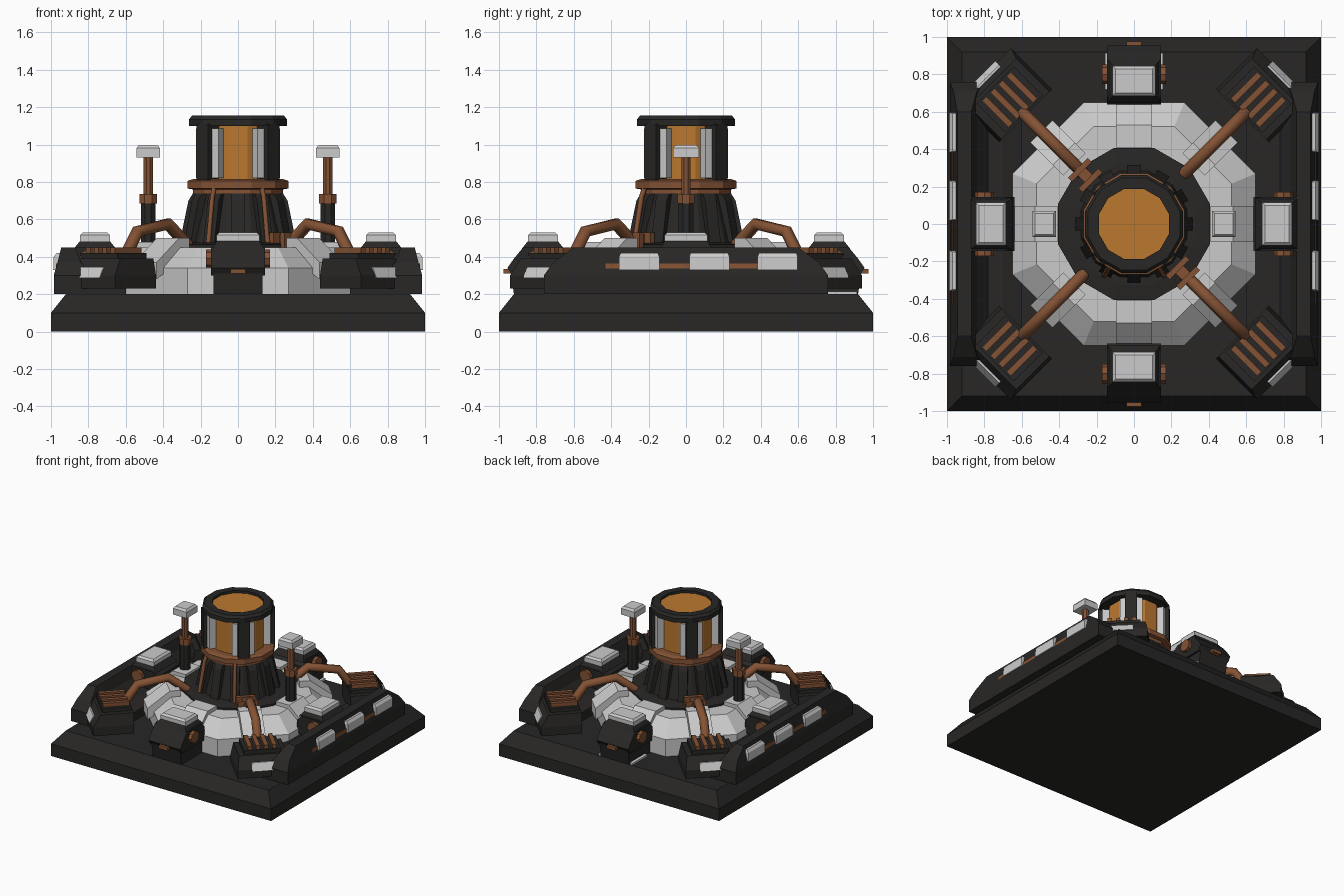
import bpy, bmesh
from math import pi, cos, sin, radians
from mathutils import Matrix

if "Cube" in bpy.data.objects:
    bpy.data.objects.remove(bpy.data.objects["Cube"])


def material(name, rgb):
    m = bpy.data.materials.new(name)
    m.diffuse_color = (*rgb, 1)
    m.use_nodes = True
    m.node_tree.nodes["Principled BSDF"].inputs["Base Color"].default_value = m.diffuse_color
    return m


BLACK = material("dark_metal", (0.021, 0.02, 0.019))
COPPER = material("copper", (0.23, 0.085, 0.035))
AMBER = material("amber", (0.5, 0.19, 0.03))
LIGHT = None


def finish(name, data, mat, az=0):
    ob = bpy.data.objects.new(name, data)
    bpy.context.collection.objects.link(ob)
    if mat:
        data.materials.append(mat)
    ob.matrix_world = Matrix.Rotation(radians(az), 4, 'Z')
    return ob


def loft(name, rings, mat, az=0):
    """Skin a stack of equal-length rings and cap both ends."""
    bm = bmesh.new()
    vs = [[bm.verts.new(p) for p in r] for r in rings]
    n = len(rings[0])
    for a, b in zip(vs, vs[1:]):
        for i in range(n):
            j = (i + 1) % n
            bm.faces.new((a[i], a[j], b[j], b[i]))
    bm.faces.new(vs[0][::-1])
    bm.faces.new(vs[-1])
    bmesh.ops.recalc_face_normals(bm, faces=bm.faces)
    me = bpy.data.meshes.new(name)
    bm.to_mesh(me)
    bm.free()
    return finish(name, me, mat, az)


def frustum(name, sections, mat, az=0):
    """Sections are (x0, x1, y0, y1, z)."""
    return loft(name, [[(a, c, z), (b, c, z), (b, d, z), (a, d, z)]
                       for a, b, c, d, z in sections], mat, az)


def box(name, x, y, z, mat, az=0):
    return frustum(name, [(*x, *y, z[0]), (*x, *y, z[1])], mat, az)


def prism(name, profile, hw, mat, az=0):
    """Radial (r, z) profile extruded sideways by +-hw."""
    return loft(name, [[(r, s * hw, z) for r, z in profile] for s in (-1, 1)], mat, az)


def turned(name, profile, n, mat, at=(0, 0), phase=0.0, az=0):
    return loft(name, [[(at[0] + r * cos(phase + 2 * pi * i / n),
                         at[1] + r * sin(phase + 2 * pi * i / n), z)
                        for i in range(n)] for r, z in profile], mat, az)


def tube(name, pts, r, mat, az=0):
    cu = bpy.data.curves.new(name, 'CURVE')
    cu.dimensions = '3D'
    cu.bevel_depth = r
    cu.bevel_resolution = 1
    cu.use_fill_caps = True
    sp = cu.splines.new('POLY')
    sp.points.add(len(pts) - 1)
    for p, co in zip(sp.points, pts):
        p.co = (*co, 1)
    return finish(name, cu, mat, az)


# Base slab
frustum("base", [(-1, 1, -1, 1, 0), (-1, 1, -1, 1, 0.1),
                 (-0.92, 0.92, -0.92, 0.92, 0.2)], BLACK)

# Octagonal light ring around the core
k = 1 / cos(pi / 8)
turned("ring", [(0.65 * k, 0.2), (0.65 * k, 0.34), (0.52 * k, 0.45), (0.40 * k, 0.45)],
       8, LIGHT, phase=pi / 8)

# Core: floor plate, tapered tower and ribs
turned("core_plate", [(0.42, 0.44), (0.42, 0.465), (0.34, 0.475)], 12, BLACK, phase=pi / 12)
turned("tower", [(0.30, 0.45), (0.215, 0.76)], 12, BLACK, phase=pi / 12)
for i in range(12):
    prism("tower_rib", [(0.25, 0.46), (0.315, 0.46), (0.265, 0.70), (0.24, 0.74),
                        (0.19, 0.74)], 0.035, BLACK, i * 30)
turned("copper_collar", [(0.25, 0.735), (0.25, 0.76), (0.28, 0.765), (0.28, 0.805),
                         (0.25, 0.815)], 12, COPPER, phase=pi / 12)
for az in (-60, -120):
    tube("tower_pipe", [(0.25, 0, 0.78), (0.275, 0, 0.72), (0.32, 0, 0.46)], 0.014, COPPER, az)

# Lantern with posts, light strips and open cap
turned("lantern_glass", [(0.2, 0.81), (0.2, 1.135)], 12, AMBER, phase=pi / 12)
for q in range(4):
    az = 45 + 90 * q
    box("lantern_post", (0.18, 0.27), (-0.045, 0.045), (0.81, 1.11), BLACK, az)
    for s in (-1, 1):
        box("lantern_strip", (0.19, 0.245), (-0.026, 0.026), (0.82, 1.085), LIGHT, az + s * 14)
cap = [(0.195, 1.10), (0.27, 1.10), (0.27, 1.135), (0.255, 1.155), (0.195, 1.155), (0.195, 1.10)]
bm = bmesh.new()
loops = [[bm.verts.new((r * cos(a), r * sin(a), z)) for a in
          [pi / 12 + pi / 6 * i for i in range(12)]] for r, z in cap]
for a, b in zip(loops, loops[1:]):
    for i in range(12):
        j = (i + 1) % 12
        bm.faces.new((a[i], a[j], b[j], b[i]))
bmesh.ops.remove_doubles(bm, verts=bm.verts, dist=1e-5)
bmesh.ops.recalc_face_normals(bm, faces=bm.faces)
cap_mesh = bpy.data.meshes.new("lantern_cap")
bm.to_mesh(cap_mesh)
bm.free()
finish("lantern_cap", cap_mesh, BLACK)

for q in range(4):
    # Side units on the four axes
    az = 90 * q
    prism("ring_block", [(0.41, 0.42), (0.41, 0.48), (0.53, 0.48), (0.66, 0.36), (0.66, 0.3)],
          0.095, LIGHT, az)
    prism("unit_foot", [(0.64, 0.2), (0.92, 0.2), (0.94, 0.33), (0.64, 0.33)], 0.13, BLACK, az)
    prism("unit_body", [(0.64, 0.30), (0.93, 0.30), (0.955, 0.34), (0.92, 0.39), (0.87, 0.45),
                        (0.68, 0.45), (0.64, 0.41)], 0.145, BLACK, az)
    frustum("unit_neck", [(0.65, 0.88, -0.14, 0.14, 0.44), (0.69, 0.84, -0.11, 0.11, 0.49)],
            BLACK, az)
    frustum("unit_cap", [(0.685, 0.845, -0.115, 0.115, 0.475), (0.685, 0.845, -0.115, 0.115, 0.515),
                         (0.70, 0.83, -0.10, 0.10, 0.53)], LIGHT, az)
    prism("unit_axle", [(0.80 + 0.052 * cos(pi / 4 * i), 0.39 + 0.048 * sin(pi / 4 * i))
                        for i in range(8)], 0.172, COPPER, az)
    box("unit_latch", (0.93, 0.975), (-0.04, 0.04), (0.31, 0.335), COPPER, az)

    # Corner vents on the diagonals
    az = 45 + 90 * q
    prism("ring_buttress", [(0.45, 0.42), (0.45, 0.5), (0.53, 0.5), (0.70, 0.37), (0.70, 0.28)],
          0.085, LIGHT, az)
    frustum("vent_body", [(0.82, 1.13, -0.2, 0.2, 0.23), (0.82, 1.13, -0.2, 0.2, 0.3),
                          (0.82, 1.07, -0.18, 0.18, 0.39)], BLACK, az)
    box("vent_frame", (0.83, 1.05), (-0.14, 0.14), (0.38, 0.42), BLACK, az)
    for i in range(4):
        y = -0.093 + 0.062 * i
        box("vent_bar", (0.84, 1.04), (y - 0.016, y + 0.016), (0.40, 0.45), COPPER, az)
    prism("vent_panel", [(1.08, 0.285), (1.14, 0.285), (1.11, 0.345), (1.08, 0.345)],
          0.092, LIGHT, az)
    tube("vent_pipe", [(0.84, 0, 0.42), (0.76, 0, 0.535), (0.53, 0, 0.575), (0.38, 0, 0.46)],
         0.034, COPPER, az)

# Pipe clamps on two opposite corners
for az in (135, -45):
    for r in (0.33, 0.41):
        box("pipe_clamp", (r - 0.015, r + 0.015), (-0.075, 0.075), (0.45, 0.53), COPPER, az)
    box("pipe_clamp_bridge", (0.33, 0.41), (-0.03, 0.03), (0.46, 0.52), COPPER, az)

for s in (-1, 1):
    # Long side rails with light panels and copper strip
    def sec(a, b, c, d, z):
        x = sorted((s * a, s * b))
        return (*x, c, d, z)
    frustum("rail_base", [sec(0.6, 0.985, -0.76, 0.76, 0.2), sec(0.6, 0.985, -0.76, 0.76, 0.27),
                          sec(0.7, 0.985, -0.76, 0.76, 0.3)], BLACK)
    frustum("rail_top", [sec(0.78, 0.985, -0.76, 0.76, 0.3), sec(0.84, 0.965, -0.71, 0.71, 0.37),
                         sec(0.87, 0.945, -0.6, 0.6, 0.45)], BLACK)
    frustum("rail_strip", [sec(0.94, 0.975, -0.43, 0.47, 0.33),
                           sec(0.94, 0.972, -0.43, 0.47, 0.365)], COPPER)
    for y in (-0.25, 0.125, 0.49):
        frustum("rail_panel", [sec(0.94, 0.988, y - 0.107, y + 0.107, 0.33),
                               sec(0.94, 0.985, y - 0.107, y + 0.107, 0.40),
                               sec(0.94, 0.97, y - 0.1, y + 0.1, 0.42)], LIGHT)

    # Masts
    p = (s * 0.48, 0)
    turned("mast_base", [(0.042, 0.45), (0.042, 0.69)], 8, BLACK, p, pi / 8)
    turned("mast_collar", [(0.05, 0.685), (0.05, 0.735)], 8, COPPER, p, pi / 8)
    turned("mast_rod", [(0.027, 0.73), (0.027, 0.94)], 8, COPPER, p, pi / 8)
    frustum("mast_cap", [sec(0.417, 0.543, -0.07, 0.07, 0.93), sec(0.417, 0.543, -0.07, 0.07, 0.98),
                         sec(0.43, 0.53, -0.057, 0.057, 0.997)], LIGHT)

# Light plate under the back unit
box("back_plate", (-0.155, 0.155), (0.72, 0.915), (0.195, 0.215), LIGHT)
